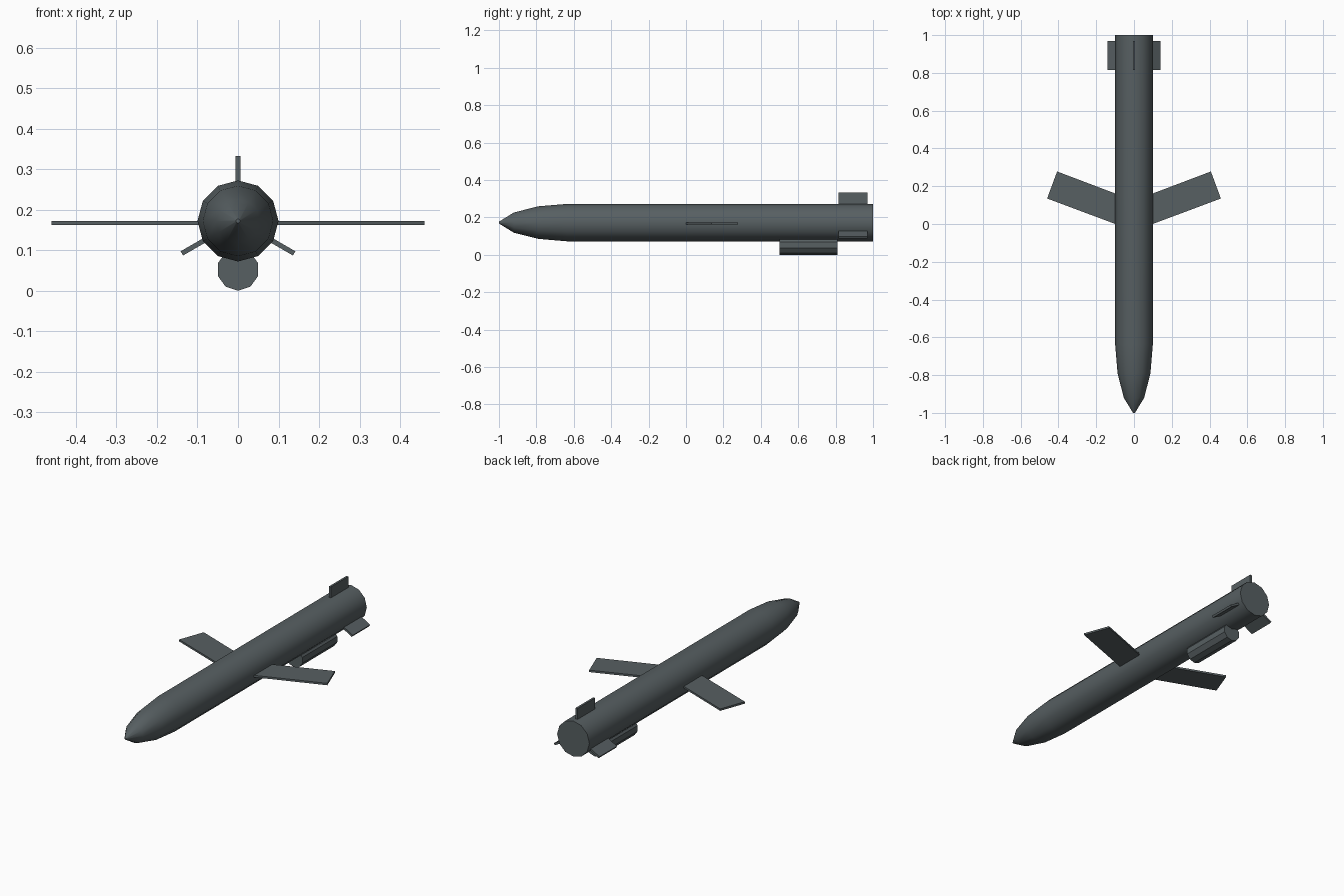
import bpy, bmesh, math
from mathutils import Matrix

cube = bpy.data.objects.get("Cube")
if cube:
    bpy.data.objects.remove(cube, do_unlink=True)

grey = bpy.data.materials.new("slate_grey")
grey.use_nodes = True
colour = (0.095, 0.115, 0.122, 1)
grey.diffuse_color = colour
grey.node_tree.nodes["Principled BSDF"].inputs["Base Color"].default_value = colour

AXIS_Z = 0.172


def add_object(name, bm, smooth=False):
    bmesh.ops.recalc_face_normals(bm, faces=bm.faces)
    mesh = bpy.data.meshes.new(name)
    bm.to_mesh(mesh)
    bm.free()
    mesh.materials.append(grey)
    obj = bpy.data.objects.new(name, mesh)
    bpy.context.collection.objects.link(obj)
    if smooth:
        bpy.ops.object.select_all(action='DESELECT')
        obj.select_set(True)
        bpy.context.view_layer.objects.active = obj
        bpy.ops.object.shade_smooth_by_angle(angle=math.radians(35))
    return obj


def lathe(name, profile, sides, z, smooth):
    """Spin (y, radius) stations around a lengthwise axis, one corner pointing down."""
    bm = bmesh.new()
    rings = []
    for y, r in profile:
        angles = [math.tau * i / sides - math.pi / 2 for i in range(sides)]
        rings.append([bm.verts.new((r * math.cos(a), y, z + r * math.sin(a))) for a in angles])
    for a, b in zip(rings, rings[1:]):
        for i in range(sides):
            j = (i + 1) % sides
            bm.faces.new((a[i], a[j], b[j], b[i]))
    bm.faces.new(rings[0])
    bm.faces.new(rings[-1])
    return add_object(name, bm, smooth)


def plate(name, outline, thickness, matrix):
    """Flat plate from an (x, y) outline, centred on its own plane."""
    bm = bmesh.new()
    face = bm.faces.new([bm.verts.new((x, y, -thickness / 2)) for x, y in outline])
    top = bmesh.ops.extrude_face_region(bm, geom=[face])["geom"]
    verts = [v for v in top if isinstance(v, bmesh.types.BMVert)]
    bmesh.ops.translate(bm, verts=verts, vec=(0, 0, thickness))
    bm.transform(matrix)
    return add_object(name, bm)


# Fuselage with tapered nose
lathe("fuselage", [(-1, 0.005), (-0.92, 0.054), (-0.79, 0.087), (-0.635, 0.1), (1, 0.1)],
      12, AXIS_Z, True)

# Intake pod under the rear
lathe("intake_pod", [(0.5, 0.052), (0.81, 0.052)], 10, 0.052, False)

# Swept wings
for side, s in (("left", 1), ("right", -1)):
    outline = [(s * x, y) for x, y in ((0.04, -0.022), (0.46, 0.135), (0.407, 0.278), (0.04, 0.139))]
    plate(side + "_wing", outline, 0.011, Matrix.Translation((0, 0, 0.167)))

# Three tail fins around the axis
for name, angle in (("top_fin", 90), ("left_fin", -30), ("right_fin", 210)):
    turn = Matrix.Translation((0, 0, AXIS_Z)) @ Matrix.Rotation(-math.radians(angle), 4, 'Y')
    plate(name, [(0.05, 0.815), (0.16, 0.815), (0.16, 0.97), (0.05, 0.97)], 0.012, turn)
